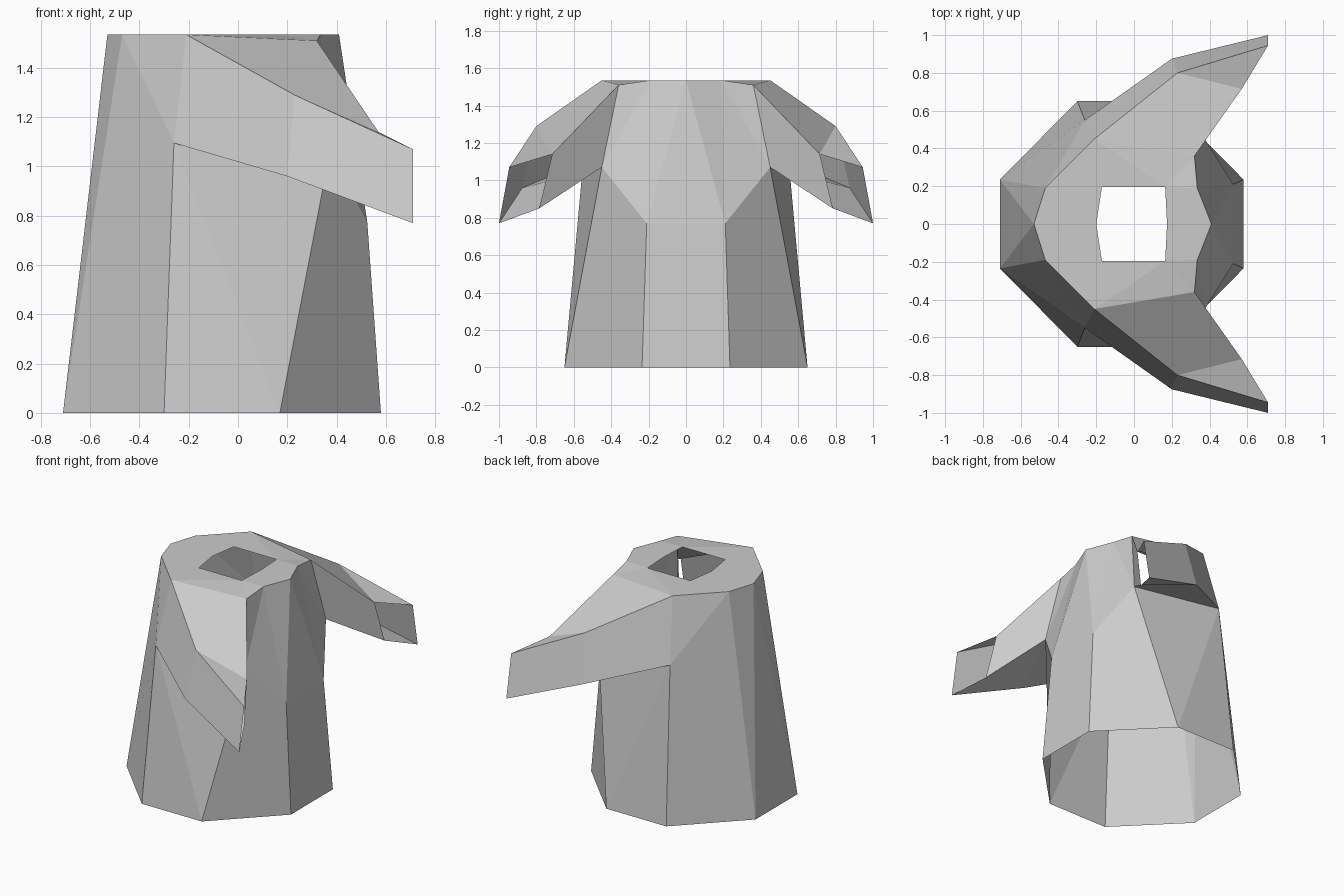
import bpy, bmesh
from mathutils import Vector

cube = bpy.data.objects.get("Cube")
if cube:
    bpy.data.objects.remove(cube, do_unlink=True)

# Plain grey cloth
cloth = bpy.data.materials.new("grey_cloth")
cloth.use_nodes = True
GREY = (0.6, 0.6, 0.6, 1)
cloth.diffuse_color = GREY
cloth.node_tree.nodes["Principled BSDF"].inputs["Base Color"].default_value = GREY

# Shared seam points on the +y half; the garment opens towards +x
P = {
    # hem
    "hem_back": (-.71, .235, 0), "hem_side_back": (-.30, .65, 0),
    "hem_side_front": (.17, .65, 0), "hem_front": (.58, .235, 0),
    # shoulder rim
    "rim_back_mid": (-.53, 0, 1.535), "rim_back": (-.47, .19, 1.535),
    "shoulder": (-.21, .45, 1.535), "shoulder_front": (.32, .36, 1.51),
    "rim_front": (.335, .19, 1.535), "rim_front_mid": (.41, 0, 1.535),
    # neck hole
    "neck_back_mid": (-.20, 0, 1.535), "neck_back": (-.17, .195, 1.535),
    "neck_front": (.165, .195, 1.535), "neck_front_mid": (.175, 0, 1.535),
    # armpits and chest
    "pit_back": (-.26, .55, 1.095), "pit_front": (.375, .45, 1.07),
    "chest": (.525, .21, .77),
    # elbow and cuff
    "elbow_top": (.23, .80, 1.29), "elbow_low": (.20, .875, .96),
    "cuff_top_in": (.57, .715, 1.14), "cuff_top_out": (.71, .945, 1.07),
    "cuff_low_out": (.71, 1.0, .77), "cuff_low_in": (.60, .785, .85),
}


def panel_object(name, panels, inside, side=1, mirror=False):
    """Sew panels given as seam point names, facing away from a point inside."""
    bm = bmesh.new()
    flip = Vector((1, side, 1))
    verts = {}
    for panel in panels:
        for key in panel.split():
            if key not in verts:
                verts[key] = bm.verts.new(Vector(P[key.rstrip("*")]) * flip
                                          * Vector((1, -1 if key[-1] == "*" else 1, 1)))
        bm.faces.new([verts[k] for k in panel.split()])
    bm.normal_update()
    centre = Vector(inside) * flip
    for f in bm.faces:
        if f.normal.dot(f.calc_center_median() - centre) < 0:
            f.normal_flip()
    mesh = bpy.data.meshes.new(name)
    bm.to_mesh(mesh)
    bm.free()
    mesh.materials.append(cloth)
    obj = bpy.data.objects.new(name, mesh)
    bpy.context.collection.objects.link(obj)
    if mirror:
        mod = obj.modifiers.new("mirror", "MIRROR")
        mod.use_axis = (False, True, False)
        mod.use_clip = False
    return obj


# Vector * Vector is a dot product, so scale componentwise instead
def _scaled(a, b):
    return Vector((a[0] * b[0], a[1] * b[1], a[2] * b[2]))


def panel_object(name, panels, inside, side=1, mirror=False):
    """Sew panels given as seam point names, facing away from a point inside."""
    bm = bmesh.new()
    flip = (1, side, 1)
    verts = {}
    for panel in panels:
        keys = panel.split()
        for key in keys:
            if key not in verts:
                verts[key] = bm.verts.new(_scaled(P[key], flip))
        bm.faces.new([verts[k] for k in keys])
    bm.normal_update()
    centre = _scaled(inside, flip)
    for f in bm.faces:
        if f.normal.dot(f.calc_center_median() - centre) < 0:
            f.normal_flip()
    mesh = bpy.data.meshes.new(name)
    bm.to_mesh(mesh)
    bm.free()
    mesh.materials.append(cloth)
    obj = bpy.data.objects.new(name, mesh)
    bpy.context.collection.objects.link(obj)
    if mirror:
        mod = obj.modifiers.new("mirror", "MIRROR")
        mod.use_axis = (False, True, False)
    return obj


# Centre points that close the middle panels of the robe
P["hem_back_mid"] = (-.71, 0, 0)
P["hem_front_mid"] = (.58, 0, 0)
P["chest_mid"] = (.525, 0, .77)

# Robe walls, open at the hem and at the sleeves
panel_object("robe_body", [
    "rim_back_mid hem_back_mid hem_back",
    "rim_back_mid hem_back rim_back",
    "rim_back hem_back pit_back",
    "rim_back pit_back shoulder",
    "hem_back hem_side_back pit_back",
    "hem_side_back hem_side_front pit_back",
    "hem_side_front pit_front pit_back",
    "hem_side_front hem_front chest pit_front",
    "hem_front hem_front_mid chest_mid chest",
    "rim_front_mid chest chest_mid",
    "rim_front_mid rim_front chest",
    "rim_front pit_front chest",
    "rim_front shoulder_front pit_front",
], (-.05, 0, .8), mirror=True)

# Flat shoulder yoke around the neck hole
panel_object("shoulder_yoke", [
    "rim_back_mid neck_back_mid neck_back rim_back",
    "rim_back neck_back shoulder",
    "shoulder neck_back neck_front",
    "shoulder neck_front shoulder_front",
    "shoulder_front neck_front rim_front",
    "rim_front neck_front neck_front_mid rim_front_mid",
], (0, 0, .5), mirror=True)

# Sleeves, open at the cuff and into the robe
for name, side in (("back_sleeve", 1), ("front_sleeve", -1)):
    panel_object(name, [
        "shoulder pit_back elbow_low elbow_top",
        "elbow_top elbow_low cuff_low_out cuff_top_out",
        "shoulder elbow_top cuff_top_in shoulder_front",
        "elbow_top cuff_top_out cuff_top_in",
        "pit_back elbow_low pit_front",
        "elbow_low cuff_low_out cuff_low_in pit_front",
        "shoulder_front cuff_top_in cuff_low_in pit_front",
    ], (.25, .65, 1.12), side=side)
